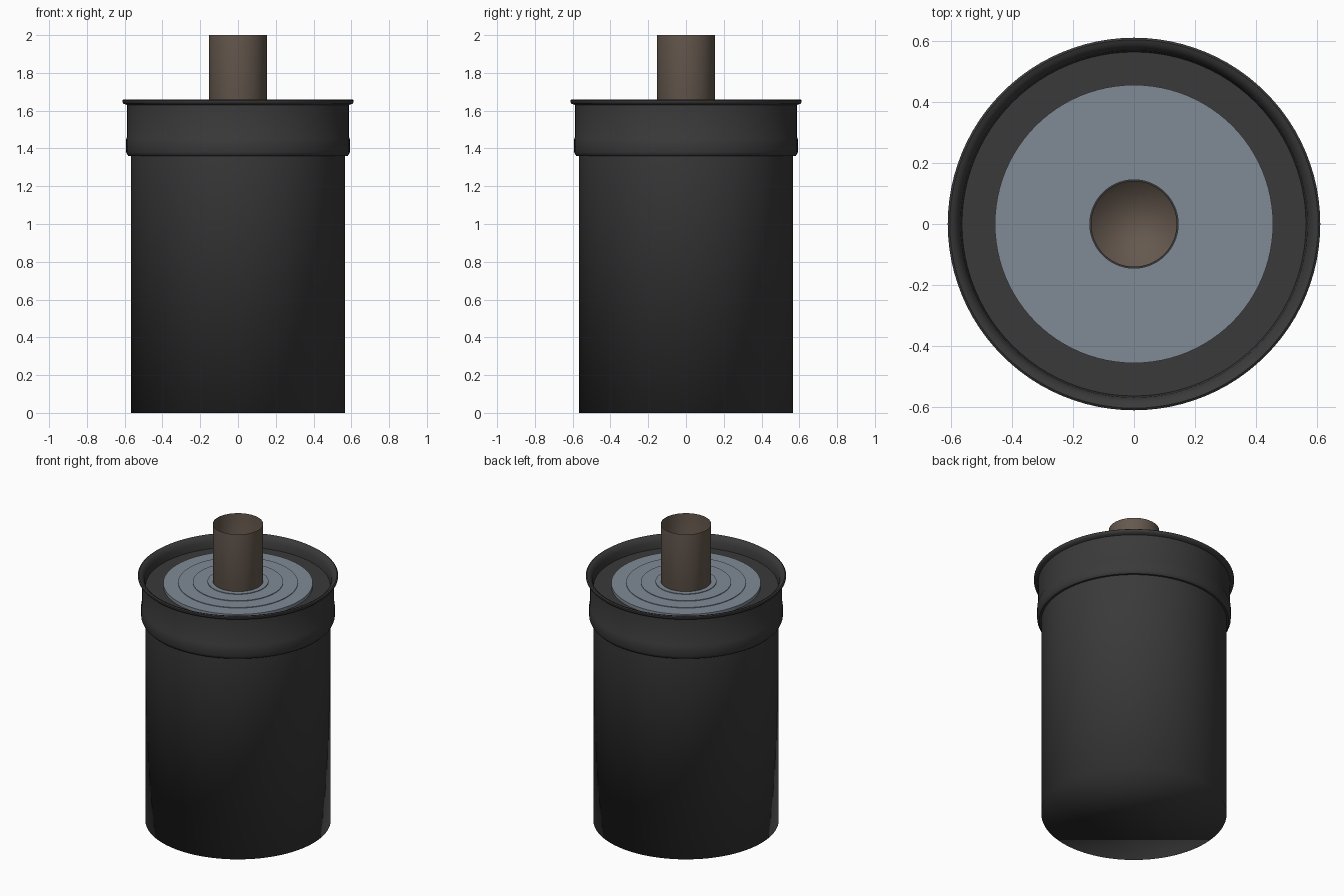
import bpy
import bmesh
import math

cube = bpy.data.objects.get("Cube")
if cube:
    bpy.data.objects.remove(cube, do_unlink=True)


def make_material(name, rgb):
    mat = bpy.data.materials.new(name)
    mat.use_nodes = True
    colour = (*rgb, 1.0)
    mat.diffuse_color = colour
    bsdf = mat.node_tree.nodes["Principled BSDF"]
    bsdf.inputs["Base Color"].default_value = colour
    bsdf.inputs["Roughness"].default_value = 0.6
    return mat


def lathe(name, profile, mat, cap_start=False, sharp_angle=None, sides=96):
    """Turn (radius, height) points about z; optionally close the first ring."""
    bm = bmesh.new()
    rings = []
    for r, z in profile:
        ring = []
        for i in range(sides):
            a = math.tau * i / sides
            ring.append(bm.verts.new((r * math.cos(a), r * math.sin(a), z)))
        rings.append(ring)
    for low, high in zip(rings, rings[1:]):
        for i in range(sides):
            j = (i + 1) % sides
            bm.faces.new((low[i], low[j], high[j], high[i]))
    if cap_start:
        bm.faces.new(rings[0][::-1])
    mesh = bpy.data.meshes.new(name)
    bm.to_mesh(mesh)
    bm.free()
    mesh.materials.append(mat)
    obj = bpy.data.objects.new(name, mesh)
    bpy.context.collection.objects.link(obj)
    bpy.ops.object.select_all(action="DESELECT")
    obj.select_set(True)
    bpy.context.view_layer.objects.active = obj
    if sharp_angle is None:
        bpy.ops.object.shade_smooth()
    else:
        bpy.ops.object.shade_smooth_by_angle(angle=math.radians(sharp_angle))
    return obj


black = make_material("matte black", (0.042, 0.042, 0.042))
steel = make_material("blue grey", (0.215, 0.255, 0.305))
brown = make_material("dull brown", (0.13, 0.098, 0.076))

# Canister with a closed base
lathe("canister_body", [(0.567, 0), (0.567, 1.42)], black, cap_start=True)

# Collar, flared lip and recessed top
lathe("collar", [
    (0.56, 1.36), (0.58, 1.36), (0.587, 1.368), (0.592, 1.38),
    (0.592, 1.45), (0.587, 1.462), (0.587, 1.63),
    (0.605, 1.636), (0.612, 1.645), (0.612, 1.655), (0.605, 1.66),
    (0.592, 1.656), (0.58, 1.645), (0.57, 1.625), (0.565, 1.58),
    (0.14, 1.58),
], black, sharp_angle=40)

# Plate with fine concentric steps rising towards the pipe
steps = [(0.457, 1.578)]
height = 1.602
for outer, inner in [(0.457, 0.366), (0.366, 0.276), (0.276, 0.186), (0.186, 0.145)]:
    steps += [(outer, height), (inner, height)]
    height += 0.004
lathe("stepped_plate", steps, steel, sharp_angle=30)

# Thin pipe, open at the top
lathe("pipe", [(0.154, 0.3), (0.154, 2.0)], brown, cap_start=True)
